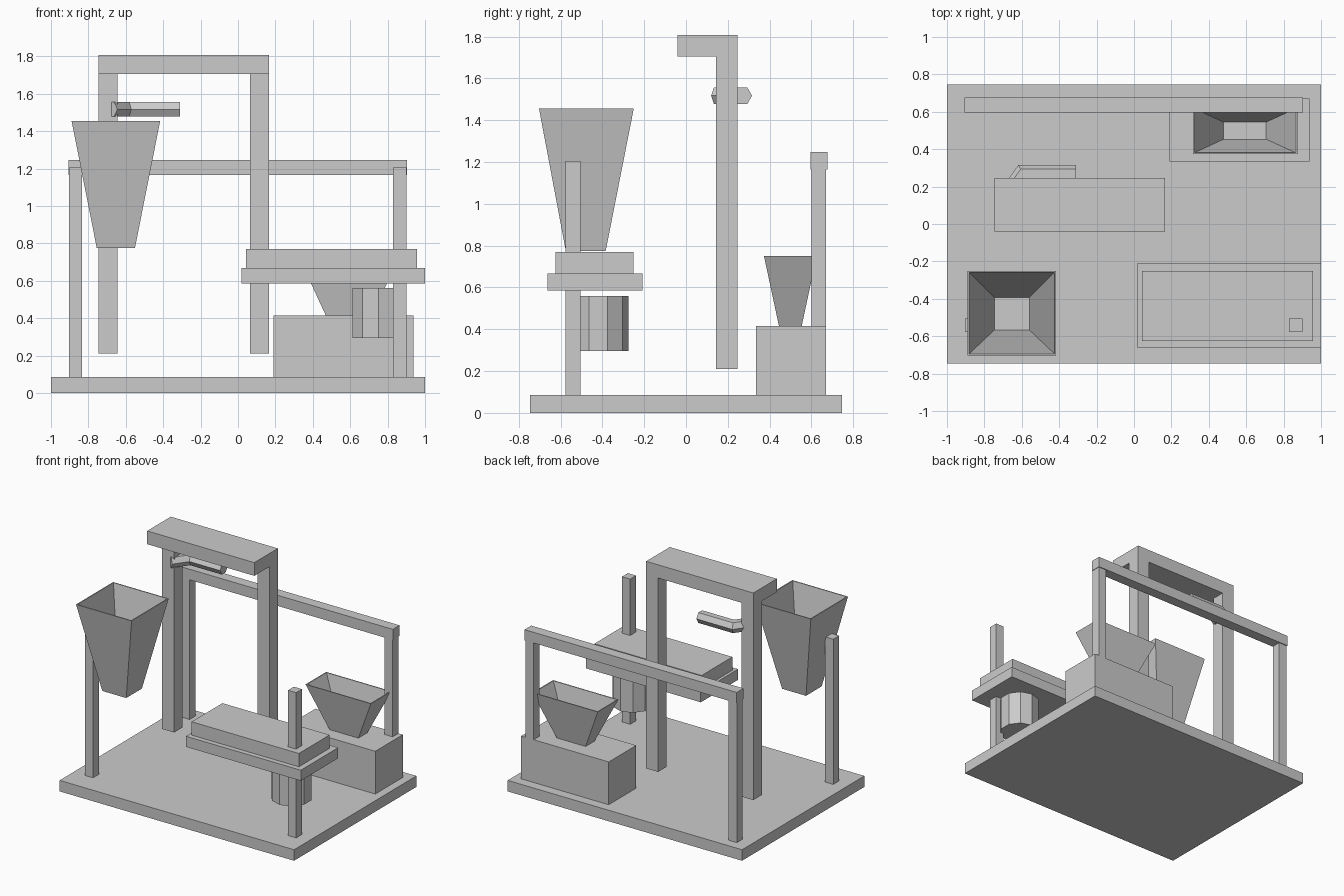
import bpy, bmesh, math
from mathutils import Vector

if "Cube" in bpy.data.objects:
    bpy.data.objects.remove(bpy.data.objects["Cube"])


def make(name, bm):
    bmesh.ops.recalc_face_normals(bm, faces=bm.faces)
    me = bpy.data.meshes.new(name)
    bm.to_mesh(me)
    bm.free()
    ob = bpy.data.objects.new(name, me)
    bpy.context.collection.objects.link(ob)
    return ob


def loft(name, rings, cap_start=True, cap_end=True):
    bm = bmesh.new()
    loops = [[bm.verts.new(p) for p in r] for r in rings]
    n = len(loops[0])
    for a, b in zip(loops, loops[1:]):
        for i in range(n):
            j = (i + 1) % n
            bm.faces.new((a[i], a[j], b[j], b[i]))
    if cap_start:
        bm.faces.new(loops[0])
    if cap_end:
        bm.faces.new(loops[-1])
    return make(name, bm)


def rect(x, y, z):
    return [(x[0], y[0], z), (x[1], y[0], z), (x[1], y[1], z), (x[0], y[1], z)]


def box(name, x, y, z):
    return loft(name, [rect(x, y, z[0]), rect(x, y, z[1])])


def grow(r, d):
    return (r[0] + d, r[1] - d)


def hopper(name, bottom, top, z, t=0.008):
    # outer wall up, over the rim, then inner wall down to the floor
    (bx, by), (tx, ty) = bottom, top
    return loft(name, [rect(bx, by, z[0]), rect(tx, ty, z[1]),
                       rect(grow(tx, t), grow(ty, t), z[1]),
                       rect(grow(bx, t), grow(by, t), z[0] + t)])


# base plate
box("base_plate", (-1, 1), (-0.745, 0.745), (0, 0.085))

# corner posts and rear rail
for side, x in (("left", (-0.903, -0.833)), ("right", (0.83, 0.9))):
    for end, y in (("front", (-0.577, -0.505)), ("rear", (0.6, 0.67))):
        box(f"{end}_{side}_post", x, y, (0.085, 1.205))
box("rear_rail", (-0.907, 0.904), (0.595, 0.677), (1.165, 1.247))

# tall arch with an overhanging top
for side, x in (("left", (-0.747, -0.645)), ("right", (0.065, 0.167))):
    box(f"arch_{side}_upright", x, (0.143, 0.247), (0.21, 1.705))
box("arch_top", (-0.747, 0.167), (-0.04, 0.247), (1.705, 1.807))

# table: lower tray and upper slab
box("table_tray", (0.02, 1.0), (-0.663, -0.208), (0.585, 0.667))
box("table_slab", (0.042, 0.957), (-0.625, -0.25), (0.667, 0.77))

# ten-sided motor drum under the table
drum = [[(0.75 + 0.145 * math.sin(i * math.pi / 5),
          -0.42 + 0.145 * math.cos(i * math.pi / 5), z) for i in range(10)]
        for z in (0.295, 0.56)]
loft("motor_drum", drum)

# feed box and the two hoppers
box("feed_box", (0.19, 0.937), (0.335, 0.67), (0.085, 0.415))
hopper("small_hopper", ((0.47, 0.715), (0.445, 0.553)),
       ((0.315, 0.873), (0.373, 0.625)), (0.413, 0.75))
hopper("large_hopper", ((-0.755, -0.551), (-0.575, -0.384)),
       ((-0.89, -0.416), (-0.703, -0.25)), (0.775, 1.455))

# bent hexagonal arm
path = [Vector(p) for p in ((-0.31, 0.27, 1.517), (-0.594, 0.27, 1.517), (-0.682, 0.147, 1.517))]
d1, d2 = (path[1] - path[0]).normalized(), (path[2] - path[1]).normalized()
up = Vector((0, 0, 1))
n1, n2 = d1.cross(up), d2.cross(up)
miter = (n1 + n2).normalized()
miter /= miter.dot(n1)
rings = [[c + 0.046 * (math.cos(i * math.pi / 3) * n + math.sin(i * math.pi / 3) * up)
          for i in range(6)] for c, n in zip(path, (n1, miter, n2))]
loft("bent_arm", rings)
